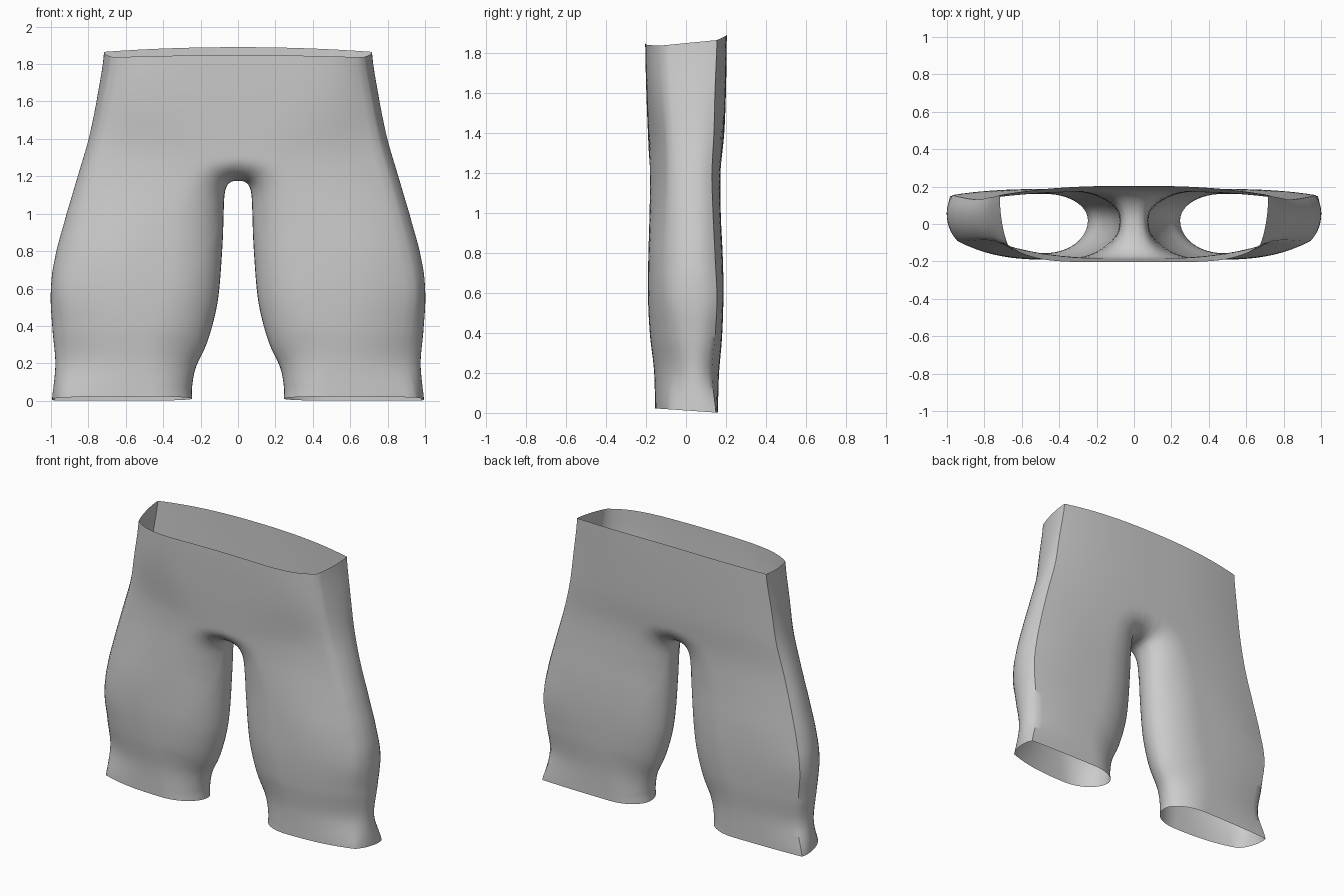
import bpy, bmesh, math

if "Cube" in bpy.data.objects:
    bpy.data.objects.remove(bpy.data.objects["Cube"])

# Profiles by height: z, outer silhouette x, front seam x, back seam x, front y, back y, seam y front/back
PROFILE = [
    (0.00, 0.99, 0.945, 0.985, 0.155, 0.160, 0.08, 0.150),
    (0.20, 0.975, 0.90, 0.930, 0.160, 0.165, 0.065, 0.130),
    (0.38, 0.99, 0.92, 0.950, 0.180, 0.180, 0.08, 0.145),
    (0.57, 1.00, 0.945, 0.970, 0.190, 0.187, 0.09, 0.155),
    (0.75, 0.98, 0.92, 0.945, 0.189, 0.185, 0.092, 0.147),
    (1.00, 0.915, 0.86, 0.885, 0.183, 0.174, 0.088, 0.135),
    (1.20, 0.855, 0.805, 0.83, 0.182, 0.174, 0.085, 0.130),
    (1.40, 0.795, 0.75, 0.78, 0.190, 0.192, 0.09, 0.140),
    (1.60, 0.75, 0.715, 0.75, 0.198, 0.200, 0.10, 0.145),
    (1.85, 0.708, 0.675, 0.715, 0.204, 0.204, 0.11, 0.155),
]
# Inner leg edge up to the crotch: x, z, matching outer height, matching waist fraction, edge radius
INNER = [
    (0.245, 0.012, 0.012, 1, 0.22), (0.245, 0.08, 0.08, 1, 0.23),
    (0.225, 0.18, 0.20, 1, 0.26), (0.17, 0.30, 0.38, 1, 0.29),
    (0.125, 0.45, 0.57, 1, 0.30), (0.10, 0.60, 0.75, 1, 0.30),
    (0.082, 0.85, 1.10, 1, 0.28), (0.077, 1.00, 1.42, 1, 0.23),
    (0.072, 1.10, 1.85, 1, 0.18), (0.058, 1.15, 1.85, 0.62, 0.15),
    (0.032, 1.171, 1.85, 0.30, 0.13), (0.0, 1.175, 1.85, 0, 0.13),
]
STEPS, NT, NP = 8, 28, 10
MID_Y = 0.02


def cubic(a, b, c, d, t):
    return b + 0.5 * t * (c - a + t * (2*a - 5*b + 4*c - d + t * (3*(b - c) + d - a)))


def prof(z, i):
    z = min(max(z, 0), 1.85)
    for a, b in zip(PROFILE, PROFILE[1:]):
        if z <= b[0]:
            t = (z - a[0]) / (b[0] - a[0])
            k = PROFILE.index(a)
            p, n = PROFILE[max(k - 1, 0)], PROFILE[min(k + 2, len(PROFILE) - 1)]
            return cubic(p[i], a[i], b[i], n[i], t)


def smooth(t):
    t = min(max(t, 0), 1)
    return t * t * (3 - 2 * t)


# Dense samples of the inner edge; outer targets stay linear so the waist corner is exact
rows = []
for k in range(len(INNER) - 1):
    a, b = INNER[k], INNER[k + 1]
    p, n = INNER[max(k - 1, 0)], INNER[min(k + 2, len(INNER) - 1)]
    for j in range(STEPS + (k == len(INNER) - 2)):
        t = j / STEPS
        rows.append([cubic(p[i], a[i], b[i], n[i], t) if i < 2 else a[i] + (b[i] - a[i]) * t
                     for i in range(5)])
rows[-1][0] = 0
corner = 8 * STEPS


def tilt(z, y):
    return z + y * (-0.07 + 0.17 * z / 1.87)


def sheet_point(row, t, side):
    xi, zi, zo, frac, r = row
    xo = prof(zo, 2 if side < 0 else 3) * frac
    zo += 0.02 * (1 - frac * frac)
    x, z = xi + (xo - xi) * t, zi + (zo - zi) * t
    # body cross-section
    full, edge = (prof(z, 4), prof(z, 6)) if side < 0 else (prof(z, 5), prof(z, 7))
    c = 0.45 * (1 - smooth((z - 0.7) / 0.7))
    xe = prof(z, 2 if side < 0 else 3)
    q = min(max((x - c) / (xe - c), 0), 1)
    power = 2.6 + (3 * smooth((z - 1.3) / 0.5) if side < 0 else 0)
    y = side * (edge + (full - edge) * (1 - q ** power))
    # rounding towards the inner leg and crotch
    d = min(math.hypot(x - s[0], z - s[1]) for s in rows) if t else 0
    f = math.sqrt(max(0, 1 - (1 - min(d / r, 1)) ** 2))
    y = MID_Y + (y - MID_Y) * f
    return (x, y, tilt(z, y))


bm = bmesh.new()


def add_grid(points):
    vs = [[bm.verts.new(p) for p in line] for line in points]
    for a, b in zip(vs, vs[1:]):
        for i in range(len(a) - 1):
            bm.faces.new((a[i], a[i + 1], b[i + 1], b[i]))


# Front and back sheets
sheets = {s: [[sheet_point(r, (i / NT) ** 1.7, s) for i in range(NT + 1)] for r in rows]
          for s in (-1, 1)}
for s in sheets:
    add_grid(sheets[s])

# Bulging side panel between the two seams
panel = []
for k in range(corner + 1):
    a, b = sheets[-1][k][-1], sheets[1][k][-1]
    zo = rows[k][2]
    bulge = prof(zo, 1) - (a[0] + b[0]) / 2
    line = []
    for i in range(NP + 1):
        t = i / NP
        y = a[1] + (b[1] - a[1]) * t
        x = a[0] + (b[0] - a[0]) * t + bulge * (1 - abs(2 * t - 1) ** 2.3)
        line.append((x, y, a[2] + (b[2] - a[2]) * t))
    panel.append(line)
add_grid(panel)

# Mirror the half and weld the seams
geom = bm.verts[:] + bm.edges[:] + bm.faces[:]
dup = bmesh.ops.duplicate(bm, geom=geom)["geom"]
for v in dup:
    if isinstance(v, bmesh.types.BMVert):
        v.co.x = -v.co.x
bmesh.ops.remove_doubles(bm, verts=bm.verts[:], dist=0.00005)
bmesh.ops.recalc_face_normals(bm, faces=bm.faces[:])

mesh = bpy.data.meshes.new("shorts")
bm.to_mesh(mesh)
bm.free()
shorts = bpy.data.objects.new("shorts", mesh)
bpy.context.collection.objects.link(shorts)
bpy.context.view_layer.objects.active = shorts
shorts.select_set(True)
bpy.ops.object.shade_smooth_by_angle(angle=math.radians(40))
